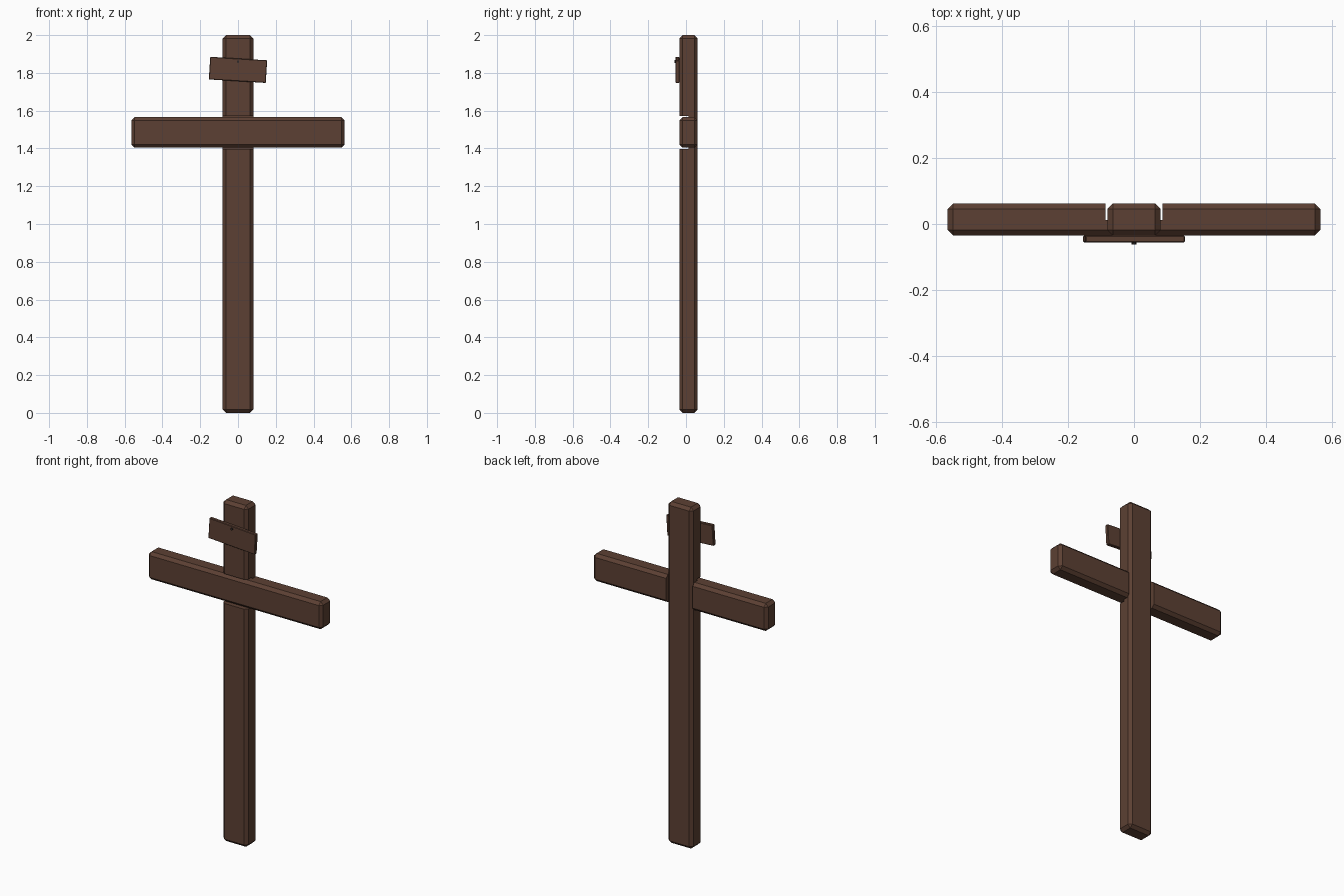
import bpy, bmesh, math
from mathutils import Matrix

if "Cube" in bpy.data.objects:
    bpy.data.objects.remove(bpy.data.objects["Cube"])


def material(name, rgb):
    m = bpy.data.materials.new(name)
    m.diffuse_color = (*rgb, 1)
    m.use_nodes = True
    m.node_tree.nodes["Principled BSDF"].inputs["Base Color"].default_value = m.diffuse_color
    return m


wood = material("dark brown wood", (0.107, 0.0513, 0.0331))
iron = material("dark iron", (0.03, 0.022, 0.02))


def box(name, lo, hi, bevel=0.0, mat=wood):
    """Box between two corners with a single flat chamfer on every edge."""
    bm = bmesh.new()
    bmesh.ops.create_cube(bm, size=1)
    for v in bm.verts:
        v.co = [lo[i] + (v.co[i] + 0.5) * (hi[i] - lo[i]) for i in range(3)]
    if bevel:
        bmesh.ops.bevel(bm, geom=bm.edges[:], offset=bevel, segments=1,
                        profile=0.5, affect='EDGES')
    return finish(name, bm, mat)


def finish(name, bm, mat):
    me = bpy.data.meshes.new(name)
    bm.to_mesh(me)
    bm.free()
    me.materials.append(mat)
    ob = bpy.data.objects.new(name, me)
    bpy.context.collection.objects.link(ob)
    return ob


def cut(ob, lo, hi):
    """Saw a rectangular notch out of a timber."""
    cutter = box("notch_cutter", lo, hi)
    cutter.hide_render = True
    mod = ob.modifiers.new("notch", 'BOOLEAN')
    mod.operation = 'DIFFERENCE'
    mod.solver = 'EXACT'
    mod.object = cutter
    bpy.context.view_layer.objects.active = ob
    bpy.ops.object.modifier_apply(modifier=mod.name)
    bpy.data.objects.remove(cutter)


FRONT, BACK, MID = -0.035, 0.062, 0.0135
CH = 0.017

# Upright post, notched at the front for the beam
post = box("upright_post", (-0.081, FRONT, 0), (0.081, BACK, 2), CH)
cut(post, (-0.2, -0.2, 1.398), (0.2, MID + 0.001, 1.572))

# Cross beam, notched at the back for the post
beam = box("cross_beam", (-0.565, FRONT, 1.404), (0.565, BACK, 1.566), CH)
cut(beam, (-0.086, MID - 0.001, 1.2), (0.086, 0.2, 1.8))

# Tilted name board, hung from a nail
board = box("sign_board", (-0.151, -0.0105, -0.06), (0.151, 0.0105, 0.06), 0.003)
board.location = (0, FRONT - 0.0105, 1.816)
board.rotation_euler = (0, math.radians(3.5), 0)

# Nail through the board
bm = bmesh.new()
bmesh.ops.create_cone(bm, cap_ends=True, segments=8, radius1=0.007, radius2=0.007,
                      depth=0.03,
                      matrix=Matrix.Translation((0, -0.047, 1.86)) @ Matrix.Rotation(math.pi / 2, 4, 'X'))
finish("nail", bm, iron)
